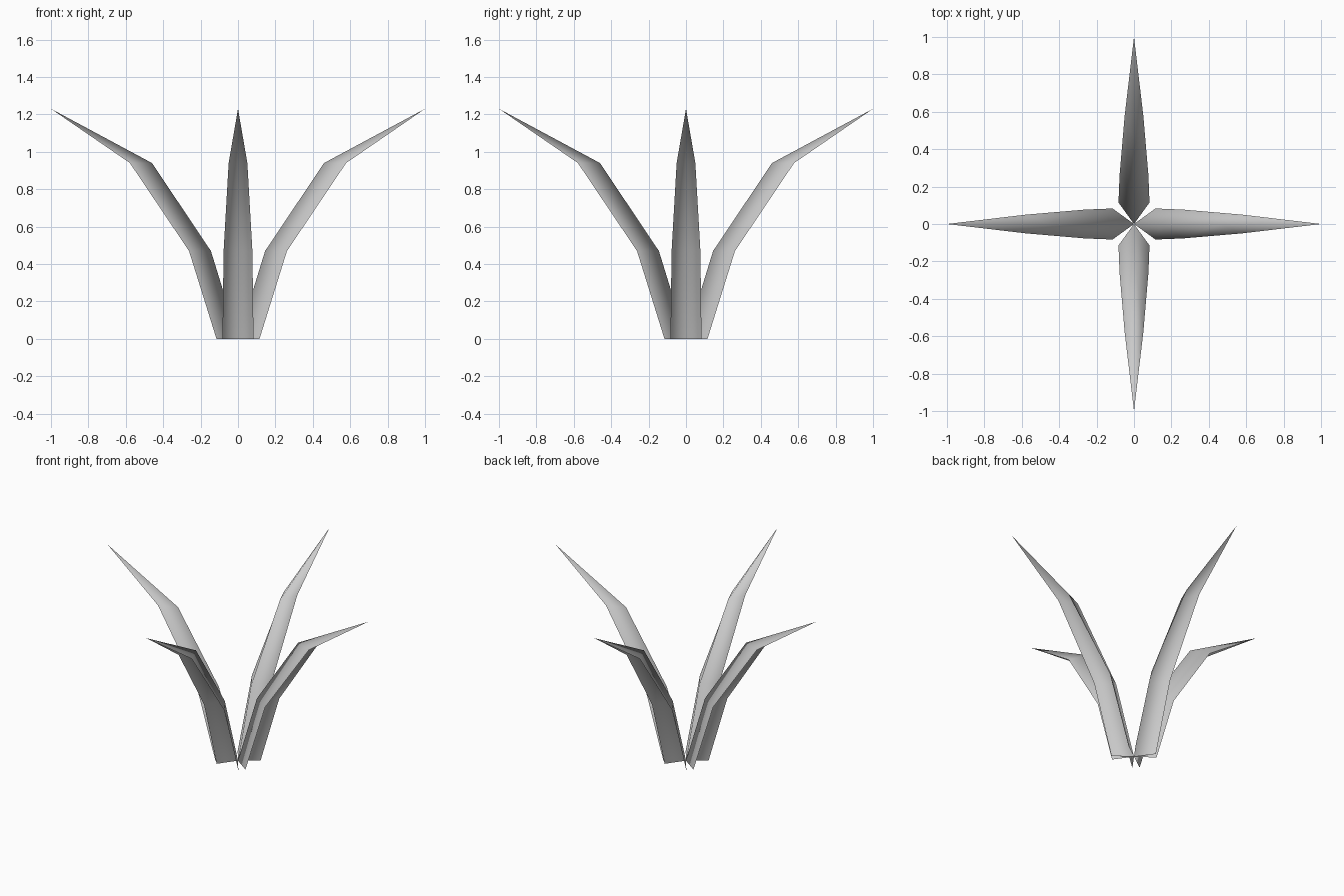
import bpy, math

if "Cube" in bpy.data.objects:
    bpy.data.objects.remove(bpy.data.objects["Cube"])

# Stations along a leaf: spine x, edge x, half width, height
STATIONS = [(0.0, 0.115, 0.083, 0.0),
            (0.145, 0.262, 0.077, 0.47),
            (0.46, 0.578, 0.05, 0.94)]
TIP = (1.0, 0.0, 1.23)


def leaf_mesh():
    verts, faces = [], []
    for spine, edge, w, z in STATIONS:
        verts += [(edge, -w, z), (spine, 0, z), (edge, w, z)]
    for i in range(len(STATIONS) - 1):
        for j in range(2):
            a = i * 3 + j
            faces.append((a, a + 3, a + 4, a + 1))
    # pointed end
    tip = len(verts)
    verts.append(TIP)
    faces += [(tip - 3, tip, tip - 2), (tip - 2, tip, tip - 1)]
    mesh = bpy.data.meshes.new("leaf")
    mesh.from_pydata(verts, [], faces)
    for p in mesh.polygons:
        p.use_smooth = True
    return mesh


# Four folded leaves around the centre
mesh = leaf_mesh()
for k, side in enumerate(("right", "back", "left", "front")):
    leaf = bpy.data.objects.new("leaf_" + side, mesh)
    leaf.rotation_euler.z = k * math.pi / 2
    bpy.context.collection.objects.link(leaf)
